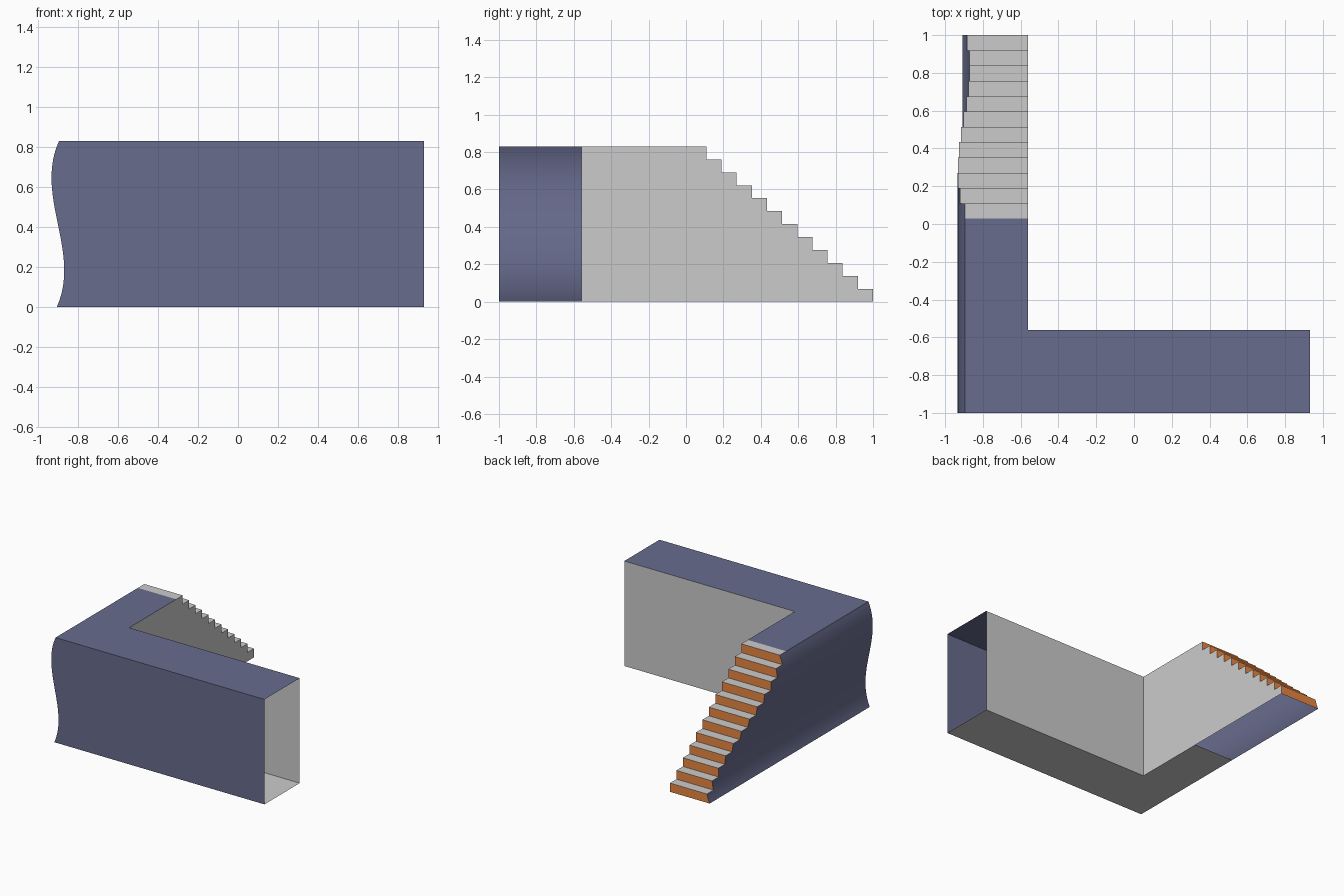
import bpy

if "Cube" in bpy.data.objects:
    bpy.data.objects.remove(bpy.data.objects["Cube"])

H, N, D = 0.83, 12, 0.081           # height, number of steps, tread depth
RISE = H / N
R, INNER, BACK = 0.932, -0.56, -0.56  # open right end, inner corner x and y
DECK = 1 - N * D                    # where the deck meets the top tread
SUB = 4                             # wave segments per step


def wave(z):
    """x of the wavy left side at height z"""
    u = z - H / 2
    return -0.9015 - 0.205 * u * (1 - (u / 0.402) ** 2)


def material(name, color):
    m = bpy.data.materials.new(name)
    m.diffuse_color = (*color, 1)
    m.use_nodes = True
    m.node_tree.nodes["Principled BSDF"].inputs["Base Color"].default_value = m.diffuse_color
    return m


def sheet(name, faces, mat=None, smooth=False):
    """Object from polygons given as point lists, sharing equal points"""
    index, polys = {}, []
    for face in faces:
        polys.append([index.setdefault(tuple(round(c, 5) for c in p), len(index))
                      for p in face])
    me = bpy.data.meshes.new(name)
    me.from_pydata(list(index), [], polys)
    me.update()
    ob = bpy.data.objects.new(name, me)
    bpy.context.collection.objects.link(ob)
    if mat:
        me.materials.append(mat)
    for p in me.polygons:
        p.use_smooth = smooth
    return ob


blue = material("slate_blue", (0.14, 0.15, 0.27))
orange = material("orange", (0.8, 0.24, 0.055))
rows = [H * i / (N * SUB) for i in range(N * SUB + 1)]

# Flat front with the wavy outline on its left edge
sheet("front_wall", [[(R, -1, 0), (R, -1, H)] +
                     [(wave(z), -1, z) for z in reversed(rows)]], blue)

# L-shaped deck and floor; the right end and the underside of the stairs are open
def ell(z):
    return [(wave(z), -1, z), (R, -1, z), (R, BACK, z), (INNER, BACK, z),
            (INNER, DECK, z), (wave(z), DECK, z)]

sheet("top_deck", [ell(H)], blue)
sheet("floor", [ell(0)[::-1]])

# Wavy side, stepped along the stairs
cols = [-1, DECK] + [1 - k * D for k in range(N - 1, -1, -1)]
side = []
for i, (z0, z1) in enumerate(zip(rows, rows[1:])):
    end = 1 - (i // SUB) * D
    for y0, y1 in zip(cols, cols[1:]):
        if y1 < end + 1e-4:
            side.append([(wave(z0), y1, z0), (wave(z0), y0, z0),
                         (wave(z1), y0, z1), (wave(z1), y1, z1)])
sheet("wavy_side", side, blue, smooth=True)

# Back of the front block
sheet("back_wall", [[(R, BACK, 0), (INNER, BACK, 0), (INNER, BACK, H), (R, BACK, H)]])

# Flat stepped wall beside the stairs
outline = [(INNER, BACK, 0)]
for k in range(N):
    outline += [(INNER, 1 - k * D, k * RISE), (INNER, 1 - k * D, (k + 1) * RISE)]
sheet("stair_inner_wall", [outline + [(INNER, BACK, H)]])

# Treads and risers
treads, risers = [], []
for k in range(N):
    y, z = 1 - k * D, (k + 1) * RISE
    x = wave(z)
    treads.append([(x, y - D, z), (INNER, y - D, z), (INNER, y, z), (x, y, z)])
    edge = rows[k * SUB:(k + 1) * SUB + 1]
    risers.append([(INNER, y, z), (INNER, y, k * RISE)] + [(wave(e), y, e) for e in edge])
sheet("stair_treads", treads)
sheet("stair_risers", risers, orange)
